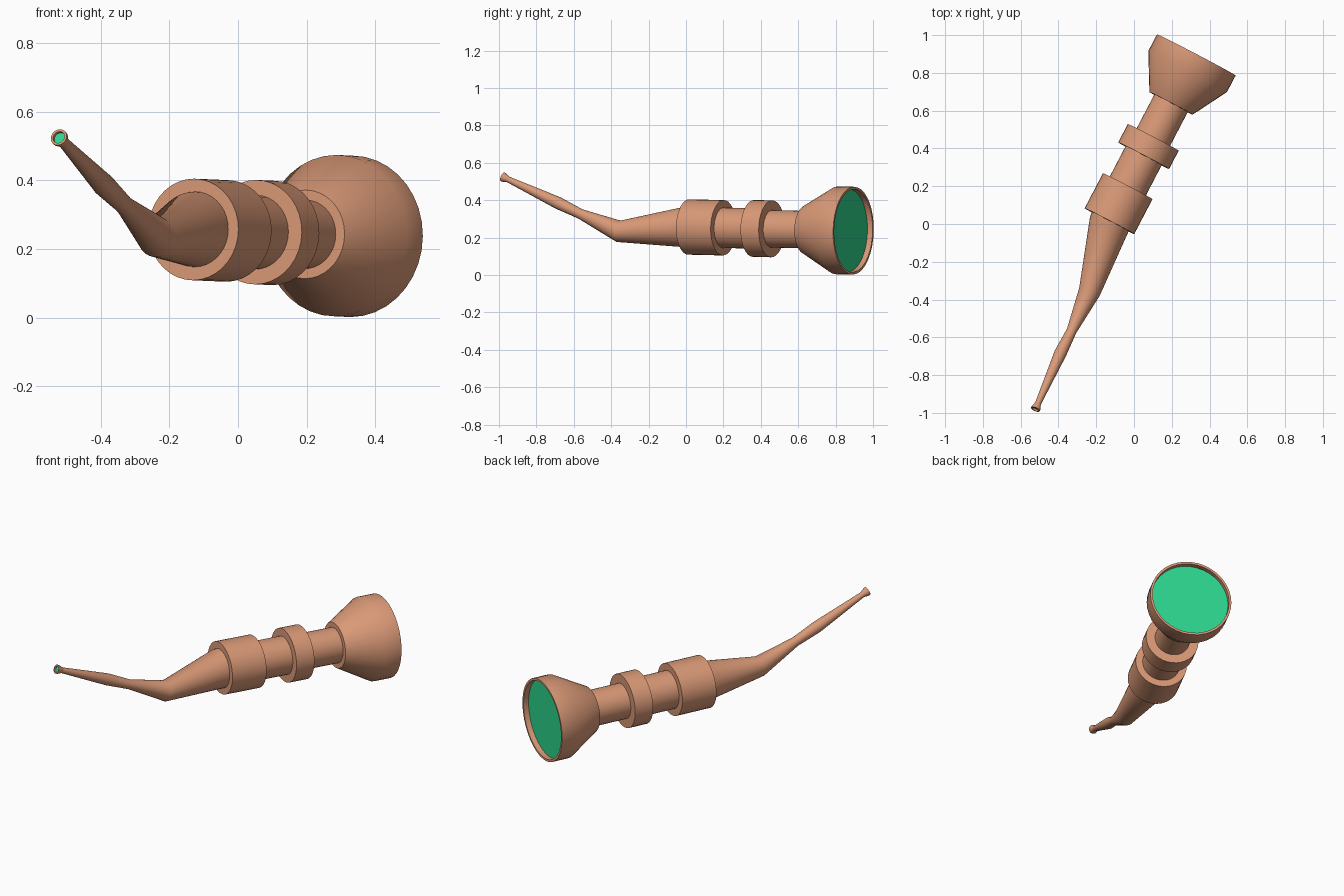
import bpy
import bmesh
from math import cos, sin, tau, radians
from mathutils import Vector

if "Cube" in bpy.data.objects:
    bpy.data.objects.remove(bpy.data.objects["Cube"])

SIDES = 36


def make_material(name, rgb):
    mat = bpy.data.materials.new(name)
    mat.use_nodes = True
    mat.diffuse_color = (*rgb, 1)
    mat.node_tree.nodes["Principled BSDF"].inputs["Base Color"].default_value = (*rgb, 1)
    return mat


COPPER = make_material("copper", (0.70, 0.32, 0.185))
GREEN = make_material("bright_green", (0.027, 0.67, 0.27))


def loft(name, stations, green_end=False):
    """Join circles given as (centre, radius, normal); cap both ends."""
    bm = bmesh.new()
    rings = []
    for centre, radius, normal in stations:
        u = normal.cross(Vector((0, 0, 1))).normalized()
        v = u.cross(normal).normalized()
        rings.append([bm.verts.new(centre + radius * (u * cos(tau * i / SIDES) + v * sin(tau * i / SIDES)))
                      for i in range(SIDES)])
    for a, b in zip(rings, rings[1:]):
        for i in range(SIDES):
            j = (i + 1) % SIDES
            bm.faces.new((a[i], a[j], b[j], b[i]))
    bm.faces.new(rings[0])
    end = bm.faces.new(rings[-1])
    end.material_index = 1 if green_end else 0
    bmesh.ops.recalc_face_normals(bm, faces=bm.faces)
    mesh = bpy.data.meshes.new(name)
    bm.to_mesh(mesh)
    bm.free()
    mesh.materials.append(COPPER)
    if green_end:
        mesh.materials.append(GREEN)
    obj = bpy.data.objects.new(name, mesh)
    bpy.context.collection.objects.link(obj)
    bpy.ops.object.select_all(action="DESELECT")
    obj.select_set(True)
    bpy.context.view_layer.objects.active = obj
    bpy.ops.object.shade_smooth_by_angle(angle=radians(40))
    return obj


def turned(name, start, axis, profile, green_end=False):
    """Turn a (distance, radius) profile about a straight axis."""
    return loft(name, [(start + axis * t, r, axis) for t, r in profile], green_end)


# Straight body, measured from the front of the wide collar
ORIGIN = Vector((-0.13, 0.015, 0.257))
AXIS = Vector((0.463, 0.886, -0.02)).normalized()

turned("wide_collar", ORIGIN, AXIS, [(0, 0.148), (0.209, 0.148)])
turned("middle_tube", ORIGIN, AXIS, [(0.15, 0.108), (0.45, 0.108)])
turned("narrow_collar", ORIGIN, AXIS, [(0.391, 0.152), (0.501, 0.152)])
turned("rear_tube", ORIGIN, AXIS, [(0.45, 0.10), (0.75, 0.10)])

# Flared bell with a recessed green disc
turned("bell", ORIGIN, AXIS,
       [(0.704, 0.129), (0.894, 0.235), (0.993, 0.235), (0.993, 0.222), (0.962, 0.222)], True)

# Bent, tapering stem
path = [((-0.115, 0.04, 0.258), 0.111),
        ((-0.13, 0.0, 0.257), 0.109),
        ((-0.236, -0.36, 0.234), 0.058),
        ((-0.330, -0.565, 0.327), 0.027),
        ((-0.390, -0.685, 0.386), 0.033),
        ((-0.508, -0.950, 0.511), 0.016)]
points = [Vector(p) for p, r in path]
stations = []
for i, (p, r) in enumerate(path):
    before = points[i] - points[max(i - 1, 0)]
    after = points[min(i + 1, len(points) - 1)] - points[i]
    stations.append((points[i], r, (before.normalized() + after.normalized()).normalized()))
loft("stem", stations)

# Small flared mouthpiece with a recessed green disc
tip_axis = (points[-1] - points[-2]).normalized()
turned("mouthpiece", points[-1], tip_axis,
       [(0, 0.016), (0.028, 0.025), (0.037, 0.025), (0.037, 0.018), (0.027, 0.018)], True)
